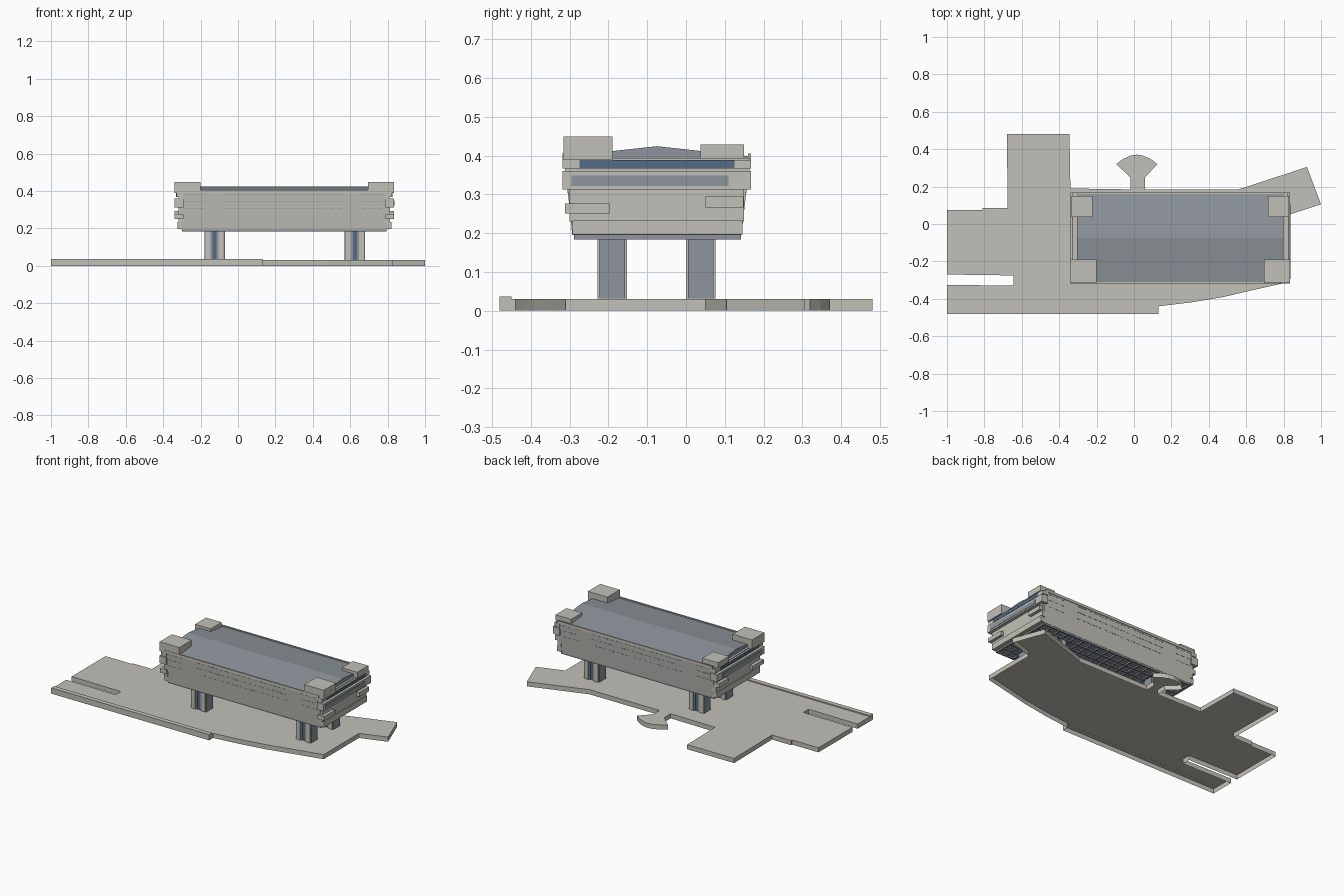
import bpy, bmesh

if "Cube" in bpy.data.objects:
    bpy.data.objects.remove(bpy.data.objects["Cube"])


def material(name, rgb):
    m = bpy.data.materials.new(name)
    m.use_nodes = True
    m.diffuse_color = (*rgb, 1)
    m.node_tree.nodes["Principled BSDF"].inputs["Base Color"].default_value = (*rgb, 1)
    return m


concrete = material("pale concrete", (0.54, 0.53, 0.48))
slate = material("slate grey", (0.27, 0.30, 0.33))
glass = material("blue glass", (0.09, 0.145, 0.23))


def finish(name, bm, mat):
    bmesh.ops.recalc_face_normals(bm, faces=bm.faces)
    mesh = bpy.data.meshes.new(name)
    bm.to_mesh(mesh)
    bm.free()
    mesh.materials.append(mat)
    ob = bpy.data.objects.new(name, mesh)
    bpy.context.collection.objects.link(ob)
    return ob


def add_box(bm, x, y, z):
    v = [bm.verts.new((a, b, c)) for a in x for b in y for c in z]
    for f in ("0132", "4576", "0154", "2376", "0264", "1375"):
        bm.faces.new([v[int(i)] for i in f])


def boxes(name, items, mat):
    bm = bmesh.new()
    for item in items:
        add_box(bm, *item)
    return finish(name, bm, mat)


def prism(name, low, high, mat, open_bottom=False):
    """Join two matching rings of points with walls and caps."""
    bm = bmesh.new()
    a = [bm.verts.new(p) for p in low]
    b = [bm.verts.new(p) for p in high]
    for i in range(len(a)):
        j = (i + 1) % len(a)
        bm.faces.new((a[i], a[j], b[j], b[i]))
    bm.faces.new(b)
    if not open_bottom:
        bm.faces.new(a[::-1])
    return finish(name, bm, mat)


def yz_prism(name, x0, x1, profile, mat):
    return prism(name, [(x0, y, z) for y, z in profile],
                 [(x1, y, z) for y, z in profile], mat)


MID = 0.2475  # centre of the raised hall along x


def both_ends(inner, outer):
    """Matching x ranges at the two ends, as distances from the centre."""
    return [(MID - outer, MID - inner), (MID + inner, MID + outer)]


# Plaza deck, an open-bottomed shell with a round-ended stub at the back
outline = [(-1, -.48), (.13, -.48), (.13, -.44), (.3, -.42), (.48, -.39),
           (.65, -.35), (.83, -.31), (.83, .05), (1, .105), (.925, .305),
           (.56, .185), (.06, .185), (.06, .25), (.125, .32), (.09, .347),
           (.05, .365), (.015, .371), (-.02, .365), (-.06, .347),
           (-.095, .32), (-.02, .25), (-.02, .185), (-.34, .19),
           (-.345, .48), (-.68, .48), (-.675, .085), (-.81, .085),
           (-.81, .075), (-1, .075), (-1, -.27), (-.645, -.275),
           (-.645, -.33), (-1, -.325)]
prism("plaza_deck", [(x, y, 0) for x, y in outline],
      [(x, y, .03) for x, y in outline], concrete, open_bottom=True)
boxes("plaza_front_kerb", [((-1, .13), (-.48, -.45), (.0295, .037))], concrete)

# Four columns: slate piers, concrete faces and glazed grooves
piers, facings, grooves = [], [], []
for cx in (-.125, .625):
    for cy in (-.19, .038):
        z = (.031, .188)
        grooves.append(((cx - .015, cx + .015), (cy - .028, cy + .028), z))
        for s in (-1, 1):
            xs = sorted((cx + s * .011, cx + s * .055))
            piers.append((xs, (cy - .033, cy + .033), z))
            xs = sorted((cx + s * .022, cx + s * .048))
            facings.append((xs, (cy - .038, cy + .038), z))
boxes("column_piers", piers, slate)
boxes("column_facings", facings, concrete)
boxes("column_glazing", grooves, glass)

# Hall with outward-leaning long walls
def front_y(z):
    return -.293 - .105 * (z - .195)


def back_y(z):
    return .143 + .11 * (z - .195)


yz_prism("hall_walls", -.305, .80,
         [(front_y(.195), .195), (back_y(.195), .195),
          (back_y(.392), .392), (front_y(.392), .392)], concrete)

# Waffle ribs under the hall
ribs = [((-.3, .795), (y - .004, y + .004), (.184, .196))
        for y in [-.284 + .0602 * i for i in range(8)]]
ribs += [((x - .004, x + .004), (-.288, .141), (.184, .196))
         for x in [-.296 + .0604 * i for i in range(19)]]
boxes("soffit_ribs", ribs, slate)
boxes("soffit_panel", [((-.3, .795), (-.288, .141), (.193, .197))], slate)

# Shallow ridged roof with low parapets
yz_prism("roof", -.305, .80,
         [(-.311, .388), (.163, .388), (.163, .398), (-.075, .424), (-.311, .398)], slate)
boxes("roof_parapets", [((-.305, .80), (-.318, -.309), (.388, .405)),
                        ((-.305, .80), (.160, .168), (.388, .405))], concrete)

# Stacked bands and blocks on each end
ends, strips, windows = [], [], []
for xs in both_ends(.54, .572):
    ends.append((xs, (-.293, .145), (.196, .233)))
for xs in both_ends(.54, .586):
    ends.append((xs, (-.312, -.197), (.25, .276)))
    ends.append((xs, (.05, .148), (.266, .294)))
    ends.append((xs, (-.318, .168), (.313, .36)))
for xs in both_ends(.54, .577):
    ends.append((xs, (-.318, .168), (.367, .389)))
for xs in both_ends(.54, .566):
    ends.append((xs, (-.312, .163), (.355, .394)))
    ends.append((xs, (-.300, .150), (.23, .315)))
boxes("end_bands", ends, concrete)
for xs in both_ends(.58, .588):
    strips.append((xs, (-.295, .11), (.322, .348)))
for xs in both_ends(.572, .579):
    windows.append((xs, (-.275, .125), (.3675, .3885)))
boxes("end_lower_windows", strips, slate)
boxes("end_upper_windows", windows, glass)

# Raised blocks at the roof corners
corners = [(xs, (-.316, -.19), (.389, .449)) for xs in both_ends(.447, .587)]
corners += [(xs, (.037, .149), (.392, .429)) for xs in both_ends(.469, .581)]
boxes("corner_blocks", corners, concrete)

# Rows of narrow slits along both long walls
slits = []
for z in (.305, .345, .38):
    for a, b in ((-.29, -.17), (-.08, .57), (.66, .785)):
        count = round((b - a) / .04)
        for i in range(count):
            x = a + (b - a) * i / count
            for y in (front_y(z), back_y(z)):
                slits.append(((x, x + .03), (y - .001, y + .001), (z - .002, z + .002)))
boxes("wall_slits", slits, slate)
